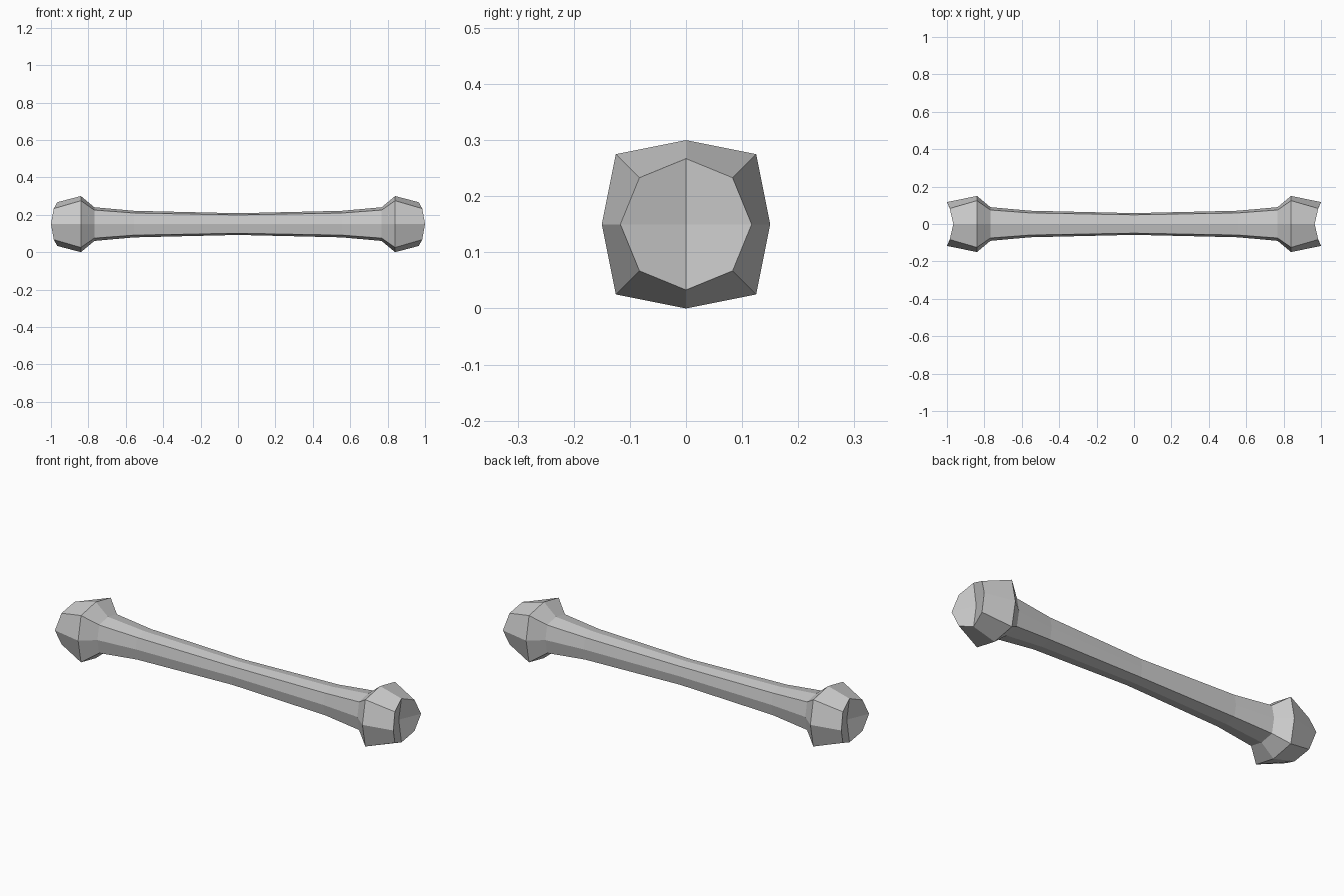
import bpy
import bmesh
import math
from mathutils import Vector

cube = bpy.data.objects.get("Cube")
if cube:
    bpy.data.objects.remove(cube, do_unlink=True)

bone = bpy.data.materials.new("bone grey")
bone.use_nodes = True
colour = (0.6, 0.6, 0.6, 1)
bone.diffuse_color = colour
bone.node_tree.nodes["Principled BSDF"].inputs["Base Color"].default_value = colour

MID_Z = 0.15
SIDES = 8


def ring(bm, axis_x, diagonal_x, radius, corner):
    """Eight-sided loop: on-axis points at radius, corners at (corner, corner)."""
    verts = []
    for i in range(SIDES):
        a = i * math.tau / SIDES
        r = corner * math.sqrt(2) if i % 2 else radius
        x = diagonal_x if i % 2 else axis_x[(i // 2) % 2]
        verts.append(bm.verts.new(Vector((x, r * math.cos(a), MID_Z + r * math.sin(a)))))
    return verts


def bridge(bm, a, b):
    for i in range(SIDES):
        j = (i + 1) % SIDES
        bm.faces.new((a[i], a[j], b[j], b[i]))


bm = bmesh.new()

# Shaft flaring into the knuckle: (x, radius, corner)
half = [(0, 0.058, 0.049), (0.555, 0.071, 0.059), (0.768, 0.09, 0.075), (0.84, 0.15, 0.125)]
stations = [(-x, r, c) for x, r, c in half[:0:-1]] + half
loops = [ring(bm, (x, x), x, r, c) for x, r, c in stations]
for a, b in zip(loops, loops[1:]):
    bridge(bm, a, b)

# Cleft caps: two lobes at the sides with a valley between them
for side, knuckle in ((-1, loops[0]), (1, loops[-1])):
    rim = ring(bm, (side, side * 0.966), side * 0.985, 0.117, 0.083)
    bridge(bm, knuckle, rim)
    centre = bm.verts.new((side * 0.95, 0, MID_Z))
    for i in range(0, SIDES, 2):
        bm.faces.new((centre, rim[i], rim[i + 1], rim[(i + 2) % SIDES]))

bmesh.ops.recalc_face_normals(bm, faces=bm.faces)
mesh = bpy.data.meshes.new("bone")
bm.to_mesh(mesh)
bm.free()
mesh.materials.append(bone)
obj = bpy.data.objects.new("bone", mesh)
bpy.context.collection.objects.link(obj)
